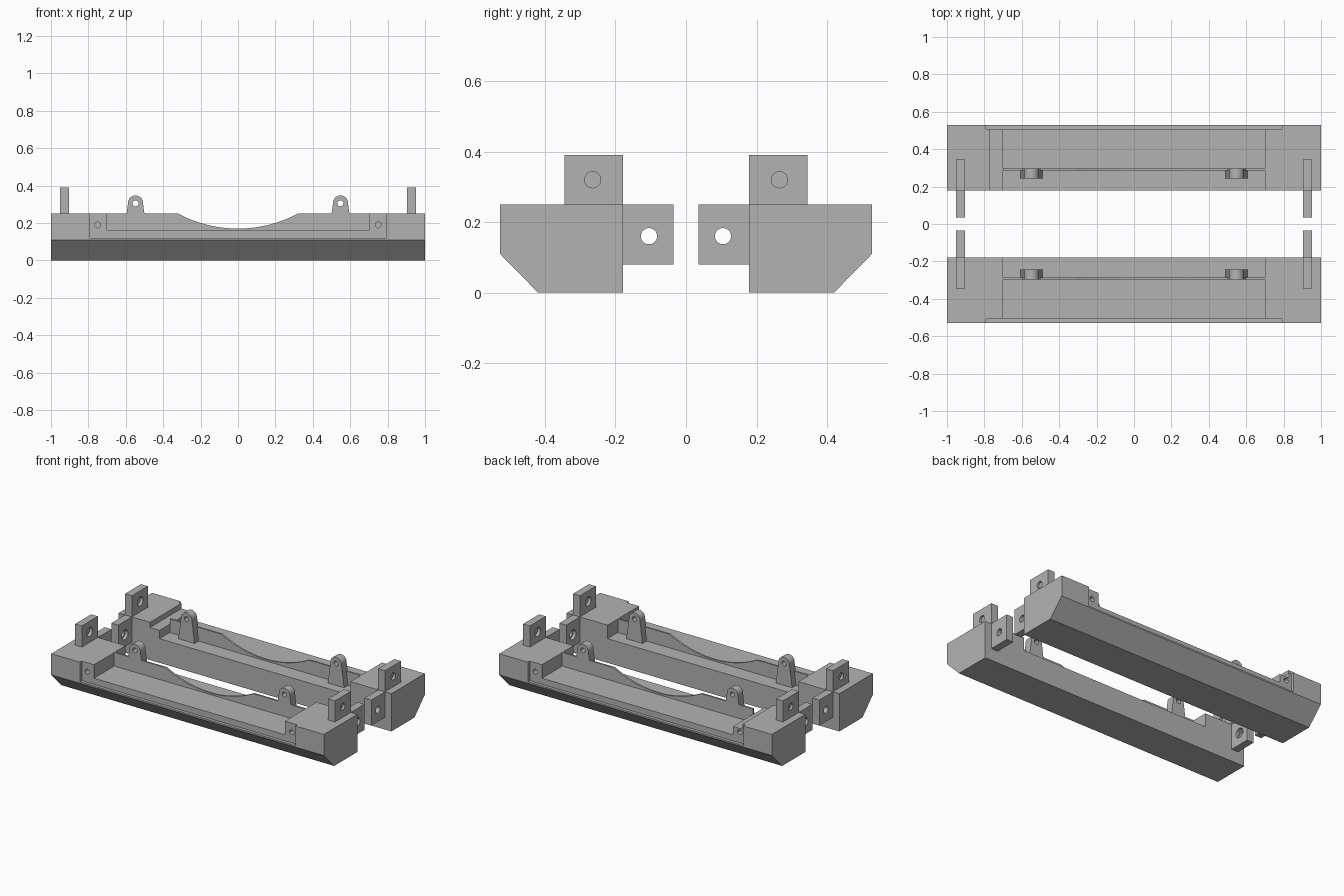
import bpy, bmesh, math
from mathutils import Matrix

if "Cube" in bpy.data.objects:
    bpy.data.objects.remove(bpy.data.objects["Cube"])

grey = bpy.data.materials.new("neutral grey")
grey.diffuse_color = (0.45, 0.45, 0.45, 1)
grey.use_nodes = True
grey.node_tree.nodes["Principled BSDF"].inputs["Base Color"].default_value = grey.diffuse_color


def prism(name, pts, lo, hi, axis):
    """Extrude a closed outline along x (points are y,z) or along y (points are x,z)."""
    place = (lambda p, t: (t, p[0], p[1])) if axis == "x" else (lambda p, t: (p[0], t, p[1]))
    bm = bmesh.new()
    face = bm.faces.new([bm.verts.new(place(p, lo)) for p in pts])
    ext = bmesh.ops.extrude_face_region(bm, geom=[face])
    shift = (hi - lo, 0, 0) if axis == "x" else (0, hi - lo, 0)
    bmesh.ops.translate(bm, vec=shift, verts=[v for v in ext["geom"] if isinstance(v, bmesh.types.BMVert)])
    bmesh.ops.recalc_face_normals(bm, faces=bm.faces)
    return finish(name, bm)


def finish(name, bm):
    me = bpy.data.meshes.new(name)
    bm.to_mesh(me)
    bm.free()
    me.materials.append(grey)
    ob = bpy.data.objects.new(name, me)
    bpy.context.collection.objects.link(ob)
    return ob


def box(name, x, y, z):
    y = sorted(y)
    return prism(name, [(y[0], z[0]), (y[1], z[0]), (y[1], z[1]), (y[0], z[1])], min(x), max(x), "x")


def rod(axis, centre, r, length, r2=None):
    """Round cutter along an axis."""
    bm = bmesh.new()
    turn = Matrix.Rotation(math.pi / 2, 4, "Y" if axis == "x" else "X")
    bmesh.ops.create_cone(bm, cap_ends=True, segments=32, radius1=r, radius2=r if r2 is None else r2,
                          depth=length, matrix=Matrix.Translation(centre) @ turn)
    return finish("cutter", bm)


def cut(ob, cutters):
    bpy.context.view_layer.objects.active = ob
    for c in cutters:
        mod = ob.modifiers.new("cut", "BOOLEAN")
        mod.operation, mod.solver, mod.object = "DIFFERENCE", "EXACT", c
        bpy.ops.object.modifier_apply(modifier=mod.name)
        bpy.data.objects.remove(c)


def smooth(ob):
    bpy.ops.object.select_all(action="DESELECT")
    ob.select_set(True)
    bpy.context.view_layer.objects.active = ob
    bpy.ops.object.shade_smooth_by_angle(angle=math.radians(30))


for side, s in (("front", -1), ("back", 1)):
    # Long rail with a chamfered lower outer edge
    rail = prism(side + "_rail", [(s * .178, 0), (s * .42, 0), (s * .528, .11), (s * .528, .25), (s * .178, .25)],
                 -1, 1, "x")
    cuts = [box("cutter", (-.7, .7), (s * .1, s * .6), (.16, .4)),
            box("cutter", (-.79, .79), (s * .508, s * .6), (.12, .4))]
    cuts += [rod("y", (x, s * .49, .19), .016, .1) for x in (-.75, .75)]
    if s > 0:  # lowered ledge on one end block
        cuts.append(box("cutter", (-.77, -.65), (.1, .6), (.215, .4)))
    cut(rail, cuts)
    smooth(rail)

    # Thin upright wall with a shallow arc scooped from its top
    half, sag = .32, .08
    R = (half ** 2 + sag ** 2) / (2 * sag)
    a = math.asin(half / R)
    arc = [(R * math.sin(a - 2 * a * i / 32), .17 + R - R * math.cos(a - 2 * a * i / 32)) for i in range(33)]
    wall = prism(side + "_scooped_wall", [(-.7, .155), (.7, .155), (.7, .25)] + arc + [(-.7, .25)],
                 s * .285, s * .297, "y")
    smooth(wall)

    for end, e in (("left", -1), ("right", 1)):
        # Rounded, tapering lug with a pin hole
        cx = e * .548
        top = [(cx + .04 * math.cos(t * math.pi / 16), .307 + .04 * math.sin(t * math.pi / 16)) for t in range(17)]
        lug = prism(f"{side}_{end}_lug", [(cx - .06, .155), (cx + .06, .155)] + top, s * .243, s * .297, "y")
        cut(lug, [rod("y", (cx, s * .27, .305), .016, .2)])
        smooth(lug)

        # Upper and lower bolt plates
        x = (e * .903, e * .953)
        upper = box(f"{side}_{end}_upper_plate", x, (s * .178, s * .345), (.245, .39))
        cut(upper, [rod("x", (e * .953, s * .265, .32), .023, .03),
                    rod("x", (e * .903, s * .265, .32), .03, .04)])
        smooth(upper)
        lower = box(f"{side}_{end}_lower_plate", x, (s * .036, s * .18), (.08, .25))
        cut(lower, [rod("x", (e * .928, s * .105, .16), .023, .2),
                    rod("x", (e * .903, s * .105, .16), .032, .04)])
        smooth(lower)
